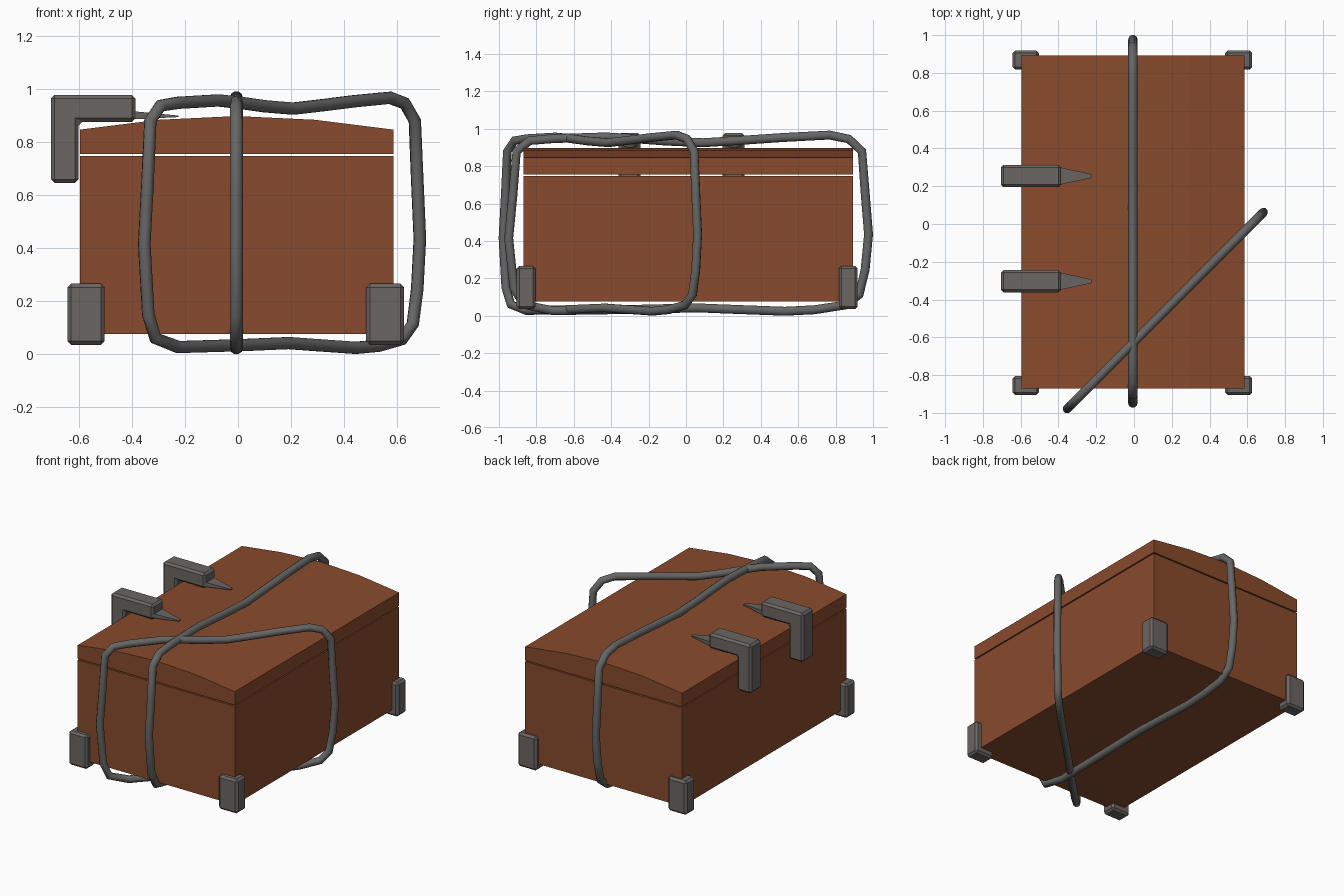
import bpy, bmesh
from mathutils import Vector

if "Cube" in bpy.data.objects:
    bpy.data.objects.remove(bpy.data.objects["Cube"])


def material(name, rgb):
    m = bpy.data.materials.new(name)
    m.diffuse_color = (*rgb, 1)
    m.use_nodes = True
    m.node_tree.nodes["Principled BSDF"].inputs["Base Color"].default_value = m.diffuse_color
    return m


WOOD = material("brown_wood", (0.25, 0.07, 0.026))
METAL = material("grey_metal", (0.145, 0.132, 0.126))
ROPE = material("grey_rope", (0.135, 0.132, 0.13))


def finish(name, bm, mat, bevel=0):
    bmesh.ops.recalc_face_normals(bm, faces=bm.faces)
    me = bpy.data.meshes.new(name)
    bm.to_mesh(me)
    bm.free()
    me.materials.append(mat)
    ob = bpy.data.objects.new(name, me)
    bpy.context.collection.objects.link(ob)
    if bevel:
        mod = ob.modifiers.new("bevel", "BEVEL")
        mod.width = bevel
        mod.segments = 1
    return ob


def extrude_y(name, profile, y0, y1, mat, bevel=0):
    """Prism from an (x, z) outline running from y0 to y1."""
    bm = bmesh.new()
    face = bm.faces.new([bm.verts.new((x, y0, z)) for x, z in profile])
    ext = bmesh.ops.extrude_face_region(bm, geom=[face])
    moved = [v for v in ext["geom"] if isinstance(v, bmesh.types.BMVert)]
    bmesh.ops.translate(bm, verts=moved, vec=(0, y1 - y0, 0))
    return finish(name, bm, mat, bevel)


def rect(x0, x1, z0, z1):
    return [(x0, z0), (x1, z0), (x1, z1), (x0, z1)]


# Chest body and arched lid, with a thin gap between them
X0, X1, Y0, Y1 = -0.595, 0.585, -0.87, 0.892
extrude_y("chest_body", rect(X0, X1, 0.077, 0.746), Y0, Y1, WOOD)
extrude_y("chest_lid", [(X0, 0.754), (X1, 0.754), (X1, 0.846), (0.29, 0.883),
                        (-0.005, 0.897), (-0.30, 0.883), (X0, 0.846)], Y0, Y1, WOOD)

# Corner feet
for xs, x0, x1 in (("left", -0.643, -0.502), ("right", 0.483, 0.626)):
    for ys, y0, y1 in (("front", -0.905, -0.805), ("back", 0.817, 0.918)):
        extrude_y(f"corner_foot_{ys}_{xs}", rect(x0, x1, 0.035, 0.266), y0, y1, METAL, 0.014)

# Hinges: L-shaped bracket with a tapering spike lying on the lid
for i, y in enumerate((-0.303, 0.254)):
    extrude_y(f"hinge_bracket_{i}", [(-0.705, 0.645), (-0.6, 0.645), (-0.6, 0.875), (-0.386, 0.875),
                                     (-0.386, 0.977), (-0.705, 0.977)], y - 0.059, y + 0.059, METAL, 0.014)
    bm = bmesh.new()
    bmesh.ops.create_cube(bm, size=1)
    for v in bm.verts:
        s, t = v.co.y * 2, v.co.z * 2
        if v.co.x < 0:
            v.co = (-0.392, y + s * 0.046, 0.900 + t * 0.015)
        else:
            v.co = (-0.225, y + s * 0.010, 0.896 + t * 0.003)
    finish(f"hinge_spike_{i}", bm, METAL)

# Rope loop outline (distance along loop, height), shared by both ropes
LOOP = [(-.294, .936), (-.226, .947), (-.075, .956), (.0, .948), (.1, .934), (.208, .925),
        (.32, .938), (.44, .953), (.574, .966), (.63, .945), (.668, .879), (.677, .66),
        (.687, .434), (.677, .245), (.66, .113), (.62, .057), (.53, .032), (.445, .024),
        (.272, .036), (.192, .042), (.008, .034), (-.226, .027), (-.313, .06),
        (-.34, .15), (-.355, .415), (-.343, .64), (-.332, .879)]


def rope(name, start, end, radius, sides=10):
    """Closed tube in the vertical plane from start to end (x, y)."""
    a, b = Vector((*start, 0)), Vector((*end, 0))
    across = (b - a).cross(Vector((0, 0, 1))).normalized()
    pts = [a.lerp(b, (u + .355) / 1.042) + Vector((0, 0, z)) for u, z in LOOP]
    n = len(pts)
    bm = bmesh.new()
    rings = []
    from math import cos, sin, tau
    for i, p in enumerate(pts):
        tangent = (pts[(i + 1) % n] - p).normalized() + (p - pts[i - 1]).normalized()
        side = tangent.normalized().cross(across)
        rings.append([bm.verts.new(p + radius * (cos(k * tau / sides) * across + sin(k * tau / sides) * side))
                      for k in range(sides)])
    for i in range(n):
        r, q = rings[i], rings[(i + 1) % n]
        for k in range(sides):
            j = (k + 1) % sides
            bm.faces.new((r[k], r[j], q[j], q[k])).smooth = True
    return finish(name, bm, ROPE)


rope("rope_lengthwise", (-0.006, -0.948), (-0.006, 0.976), 0.025)
rope("rope_diagonal", (-0.353, -0.978), (0.685, 0.062), 0.024)
